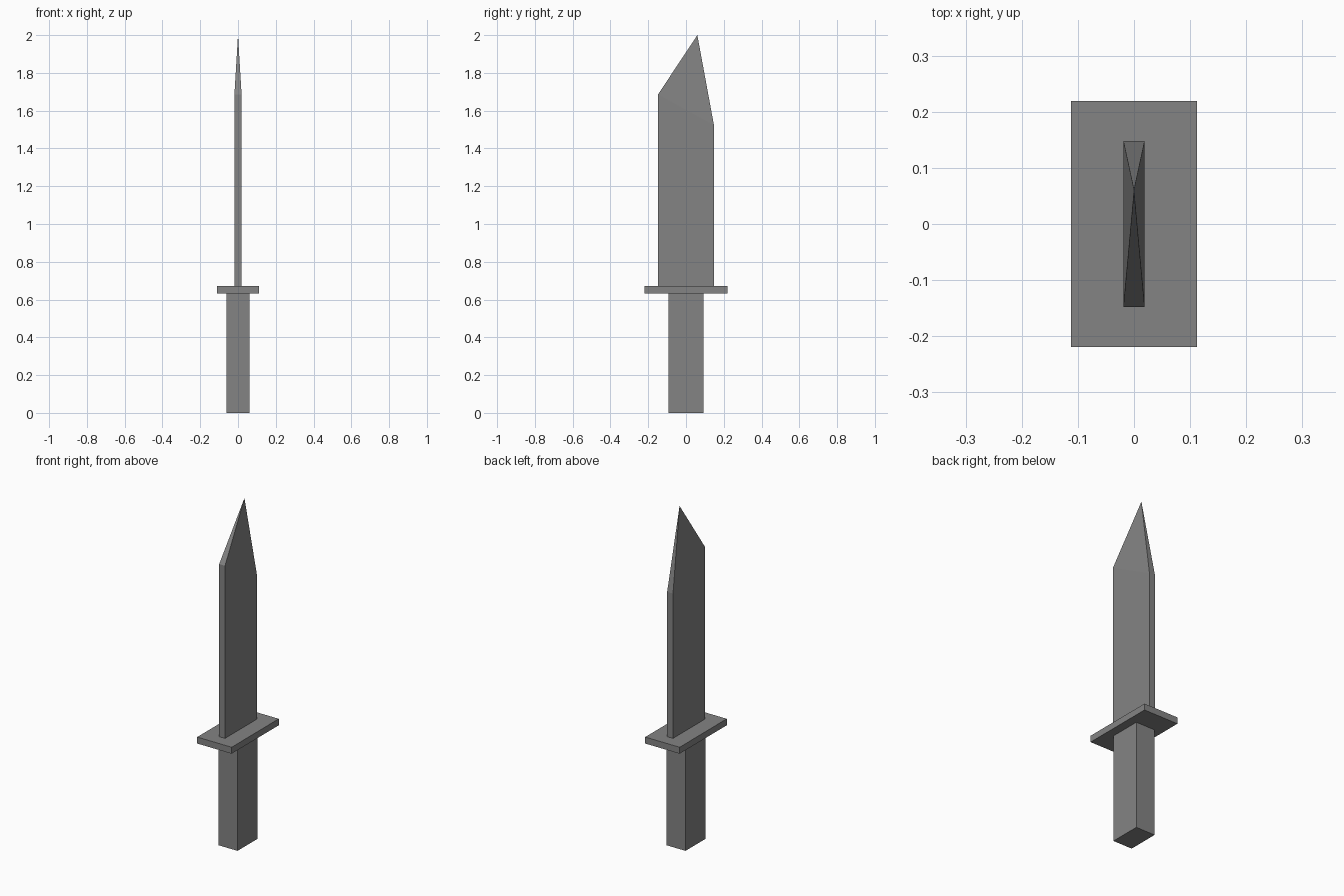
import bpy, bmesh

if "Cube" in bpy.data.objects:
    bpy.data.objects.remove(bpy.data.objects["Cube"])

# Dark grey for all parts
grey = bpy.data.materials.new("dark_grey")
grey.diffuse_color = (0.23, 0.23, 0.23, 1)
grey.use_nodes = True
grey.node_tree.nodes["Principled BSDF"].inputs["Base Color"].default_value = grey.diffuse_color

def make_object(name, bm):
    bmesh.ops.recalc_face_normals(bm, faces=bm.faces[:])
    mesh = bpy.data.meshes.new(name)
    bm.to_mesh(mesh)
    bm.free()
    mesh.materials.append(grey)
    obj = bpy.data.objects.new(name, mesh)
    bpy.context.collection.objects.link(obj)
    return obj

def box(name, hx, hy, z0, z1):
    bm = bmesh.new()
    bmesh.ops.create_cube(bm, size=2)
    for v in bm.verts:
        v.co = (v.co.x * hx, v.co.y * hy, z1 if v.co.z > 0 else z0)
    return make_object(name, bm)

# Handle and cross guard
box("handle", 0.062, 0.093, 0.0, 0.633)
box("guard", 0.112, 0.219, 0.633, 0.671)

# Blade: slab with a slanted top, drawn up to a single tip point
bm = bmesh.new()
HALF_THICK = 0.019
profile = [(-0.148, 0.671), (0.148, 0.671), (0.148, 1.523), (-0.148, 1.686)]
left, right = [[bm.verts.new((x, y, z)) for y, z in profile]
               for x in (-HALF_THICK, HALF_THICK)]
tip = bm.verts.new((0, 0.06, 2.0))
bm.faces.new(left)
bm.faces.new(right)
for a, b in ((0, 1), (1, 2), (3, 0)):
    bm.faces.new((left[a], left[b], right[b], right[a]))
for a, b in ((left[2], left[3]), (left[3], right[3]),
             (right[3], right[2]), (right[2], left[2])):
    bm.faces.new((a, b, tip))
make_object("blade", bm)
